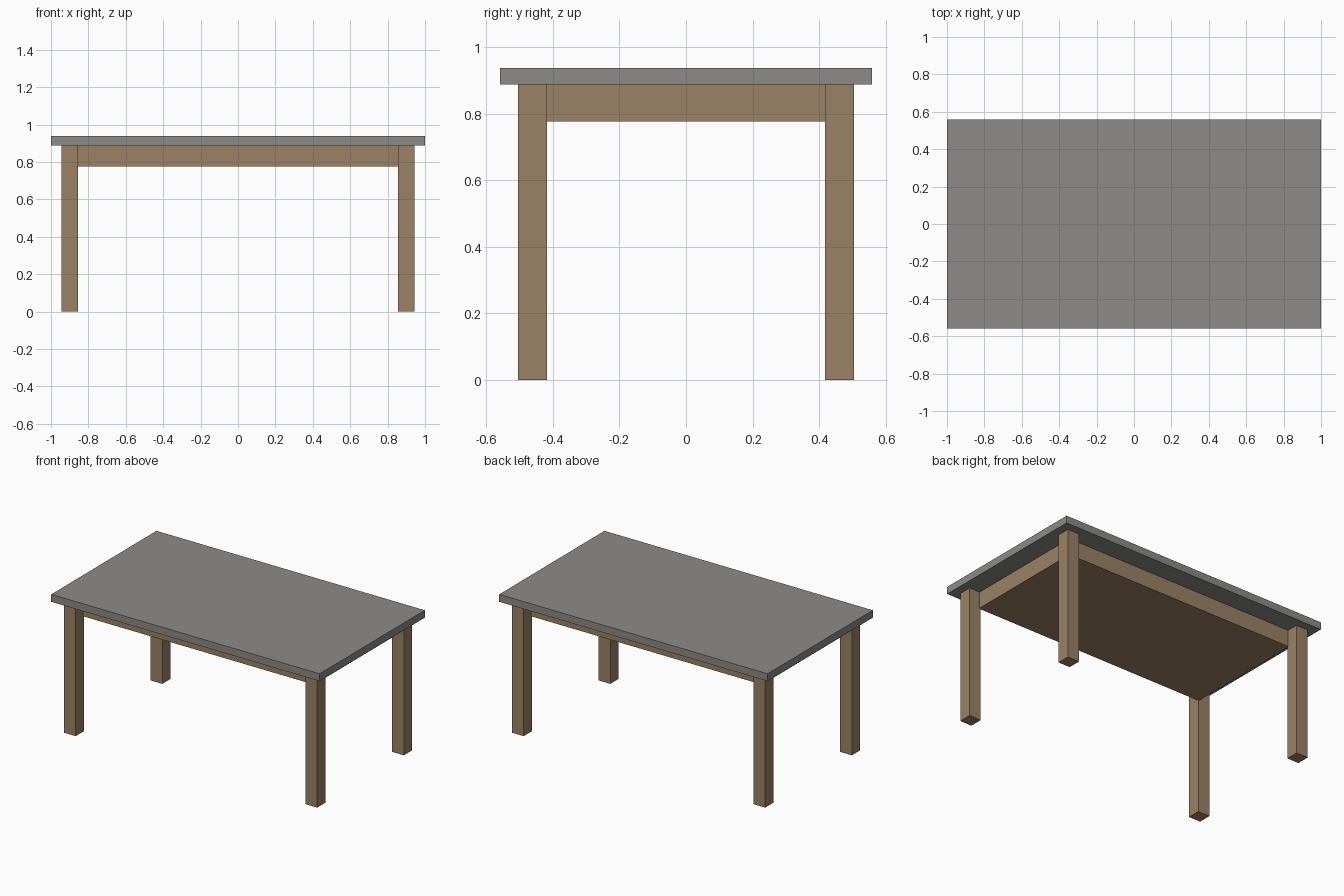
import bpy

# Remove the default object
cube = bpy.data.objects.get("Cube")
if cube:
    bpy.data.objects.remove(cube, do_unlink=True)


def make_material(name, color):
    mat = bpy.data.materials.new(name)
    mat.use_nodes = True
    mat.diffuse_color = color
    bsdf = next(n for n in mat.node_tree.nodes if n.type == "BSDF_PRINCIPLED")
    bsdf.inputs["Base Color"].default_value = color
    return mat


def add_box(name, center, size, mat):
    bpy.ops.mesh.primitive_cube_add(size=1, location=center)
    box = bpy.context.object
    box.name = name
    box.scale = size
    bpy.ops.object.transform_apply(location=False, rotation=False, scale=True)
    box.data.materials.append(mat)
    return box


wood = make_material("brown wood", (0.328, 0.220, 0.130, 1))
stone = make_material("warm grey top", (0.262, 0.256, 0.248, 1))

TOP_Z, UNDER_Z, APRON_Z = 0.938, 0.888, 0.777
LEG = 0.087

# Table top slab
add_box("table_top", (0, 0, (TOP_Z + UNDER_Z) / 2),
        (2, 1.12, TOP_Z - UNDER_Z), stone)

# Solid apron block set in behind the leg faces
add_box("apron", (0, 0, (UNDER_Z + APRON_Z) / 2),
        (1.73, 0.85, UNDER_Z - APRON_Z), wood)

# Four square legs
for end, sy in (("front", -1), ("back", 1)):
    for side, sx in (("left", 1), ("right", -1)):
        add_box(f"{end}_{side}_leg", (sx * 0.9, sy * 0.461, UNDER_Z / 2),
                (LEG, LEG, UNDER_Z), wood)
